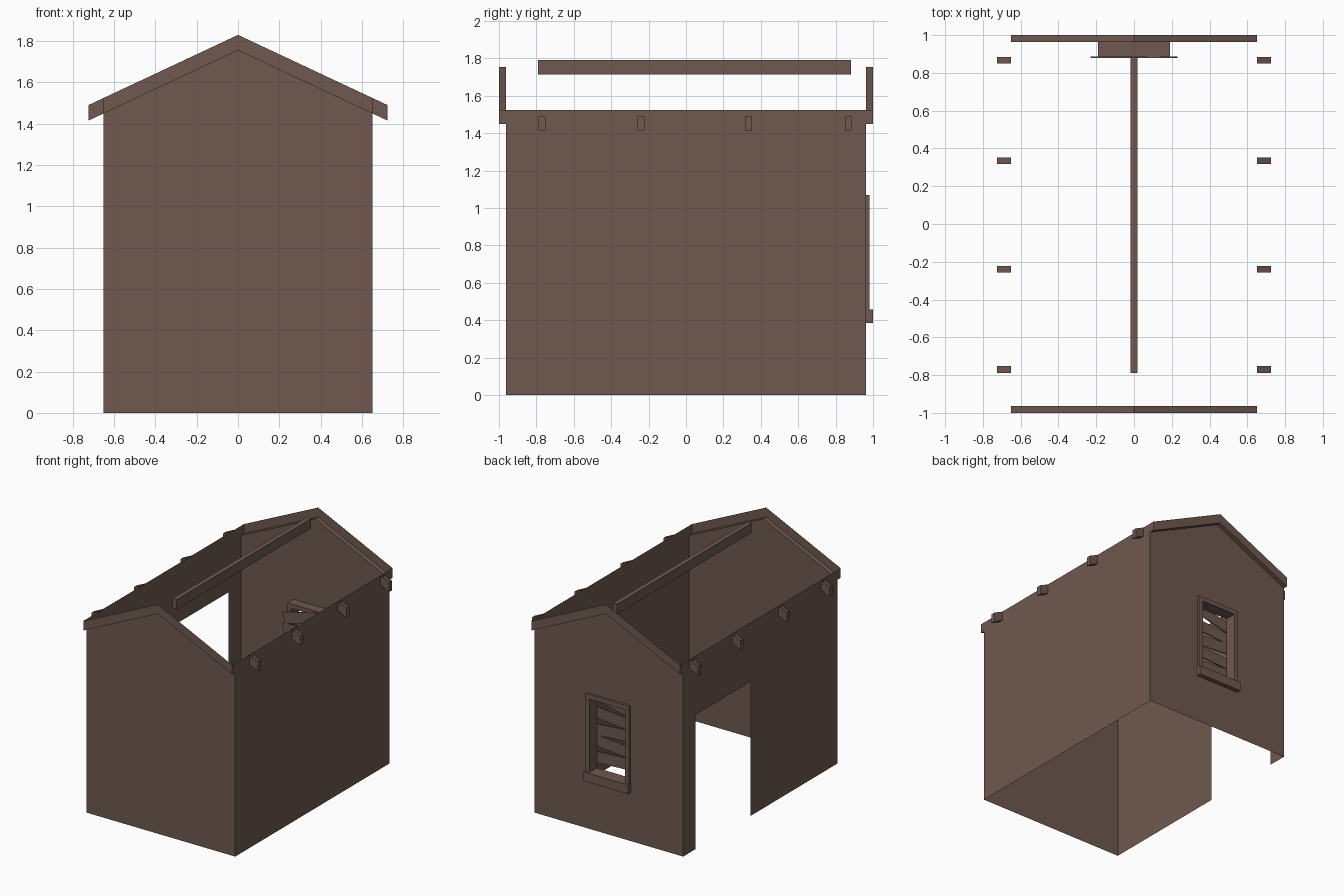
import bpy
import bmesh
from math import radians
from mathutils import Matrix, Vector

cube = bpy.data.objects.get("Cube")
if cube:
    bpy.data.objects.remove(cube)

# One weathered wood colour
wood = bpy.data.materials.new("weathered_brown_wood")
wood.use_nodes = True
BROWN = (0.156, 0.098, 0.080, 1)
wood.diffuse_color = BROWN
wood.node_tree.nodes["Principled BSDF"].inputs["Base Color"].default_value = BROWN

# Main dimensions
HALF_W, HALF_L, TRIM_Y = 0.65, 0.963, 1.0
EAVE, PEAK, DEPTH = 1.525, 1.83, 0.075
SLOPE = (PEAK - EAVE) / HALF_W


def finish(name, bm, mirror=None):
    """Turn a bmesh into an object, optionally mirrored across world axes."""
    mesh = bpy.data.meshes.new(name)
    bm.to_mesh(mesh)
    bm.free()
    mesh.materials.append(wood)
    obj = bpy.data.objects.new(name, mesh)
    bpy.context.collection.objects.link(obj)
    if mirror:
        mod = obj.modifiers.new("mirror", "MIRROR")
        mod.use_axis = mirror
    return obj


def sheet(name, faces, mirror=None):
    """Thin surface from a few polygons."""
    bm = bmesh.new()
    for pts in faces:
        bm.faces.new([bm.verts.new(p) for p in pts])
    bmesh.ops.remove_doubles(bm, verts=bm.verts, dist=0.0001)
    return finish(name, bm, mirror)


def add_box(bm, low, high, tilt=0):
    low, high = Vector(low), Vector(high)
    mat = (Matrix.Translation((low + high) / 2)
           @ Matrix.Rotation(radians(tilt), 4, "Y")
           @ Matrix.Diagonal((*(high - low), 1)))
    bmesh.ops.create_cube(bm, size=1, matrix=mat)


def box(name, low, high, tilt=0, mirror=None):
    bm = bmesh.new()
    add_box(bm, low, high, tilt)
    return finish(name, bm, mirror)


# Side walls: one solid, one with a doorway near the back
def side_point(x, y, z):
    return (x, y, z)


solid = [(-HALF_L, 0), (HALF_L, 0), (HALF_L, EAVE), (-HALF_L, EAVE)]
sheet("solid_side_wall", [[(HALF_W, y, z) for y, z in solid]])

DOOR_NEAR, DOOR_FAR, DOOR_TOP = 0.81, 0.125, 1.06
doorway = [(-HALF_L, 0), (-HALF_L, EAVE), (HALF_L, EAVE), (HALF_L, 0),
           (DOOR_NEAR, 0), (DOOR_NEAR, DOOR_TOP), (DOOR_FAR, DOOR_TOP), (DOOR_FAR, 0)]
sheet("doorway_side_wall", [[(-HALF_W, y, z) for y, z in doorway]])

# Gable walls, the back one with a window opening
low_eave, low_peak = EAVE - DEPTH, PEAK - DEPTH
gable = [(0, 0), (HALF_W, 0), (HALF_W, low_eave), (0, low_peak)]
opening = [(0, 1.05), (0.17, 1.05), (0.17, 0.44), (0, 0.44)]
MIRROR_X = (True, False, False)
MIRROR_XY = (True, True, False)
sheet("front_gable_wall", [[(x, -HALF_L, z) for x, z in gable]], MIRROR_X)
sheet("back_gable_wall", [[(x, HALF_L, z) for x, z in gable + opening]], MIRROR_X)

# Gable trim: outer face, underside and eave end, open on top
a, b, c, d = (0, PEAK), (HALF_W, EAVE), (HALF_W, low_eave), (0, low_peak)
sheet("gable_trim", [
    [(x, TRIM_Y, z) for x, z in (a, b, c, d)],
    [(c[0], TRIM_Y, c[1]), (c[0], HALF_L, c[1]), (0, HALF_L, low_peak), (0, TRIM_Y, low_peak)],
    [(b[0], TRIM_Y, b[1]), (b[0], HALF_L, b[1]), (c[0], HALF_L, c[1]), (c[0], TRIM_Y, c[1])],
], MIRROR_XY)

# Rafter tails under the eaves, open on top
TIP = 0.725
drop = SLOPE * (TIP - HALF_W)
for i, y in enumerate((-0.77, -0.24, 0.335, 0.867)):
    y0, y1 = y - 0.018, y + 0.018
    side = [(HALF_W, EAVE), (TIP, EAVE - drop), (TIP, low_eave - drop), (HALF_W, low_eave)]
    faces = [[(x, yy, z) for x, z in side] for yy in (y0, y1)]
    for (xa, za), (xb, zb) in ((side[1], side[2]), (side[2], side[3])):
        faces.append([(xa, y0, za), (xb, y0, zb), (xb, y1, zb), (xa, y1, za)])
    sheet(f"rafter_tail_{i + 1}", faces, MIRROR_X)

# Ridge beam
box("ridge_beam", (-0.018, -0.79, 1.715), (0.018, 0.883, 1.792))

# Window frame and sill
OUT, BAR, Y0, Y1, Z0, Z1 = 0.19, 0.035, 0.888, 0.982, 0.42, 1.07
bm = bmesh.new()
for s in (-1, 1):
    x0, x1 = sorted((s * OUT, s * (OUT - BAR)))
    add_box(bm, (x0, Y0, Z0), (x1, Y1, Z1))
for z in (Z0, Z1 - BAR):
    add_box(bm, (BAR - OUT, Y0, z), (OUT - BAR, Y1, z + BAR))
finish("window_frame", bm)
box("window_sill", (-0.195, HALF_L, 0.385), (0.195, TRIM_Y, 0.457))

# Crooked boards nailed over the inside of the window
for i, (z, tilt) in enumerate(((1.0, -13), (0.88, -5), (0.77, 4), (0.66, -4), (0.55, 3))):
    box(f"window_board_{i + 1}", (-0.225, Y0 - 0.008, z - 0.045),
        (0.225, Y0, z + 0.045), tilt)
